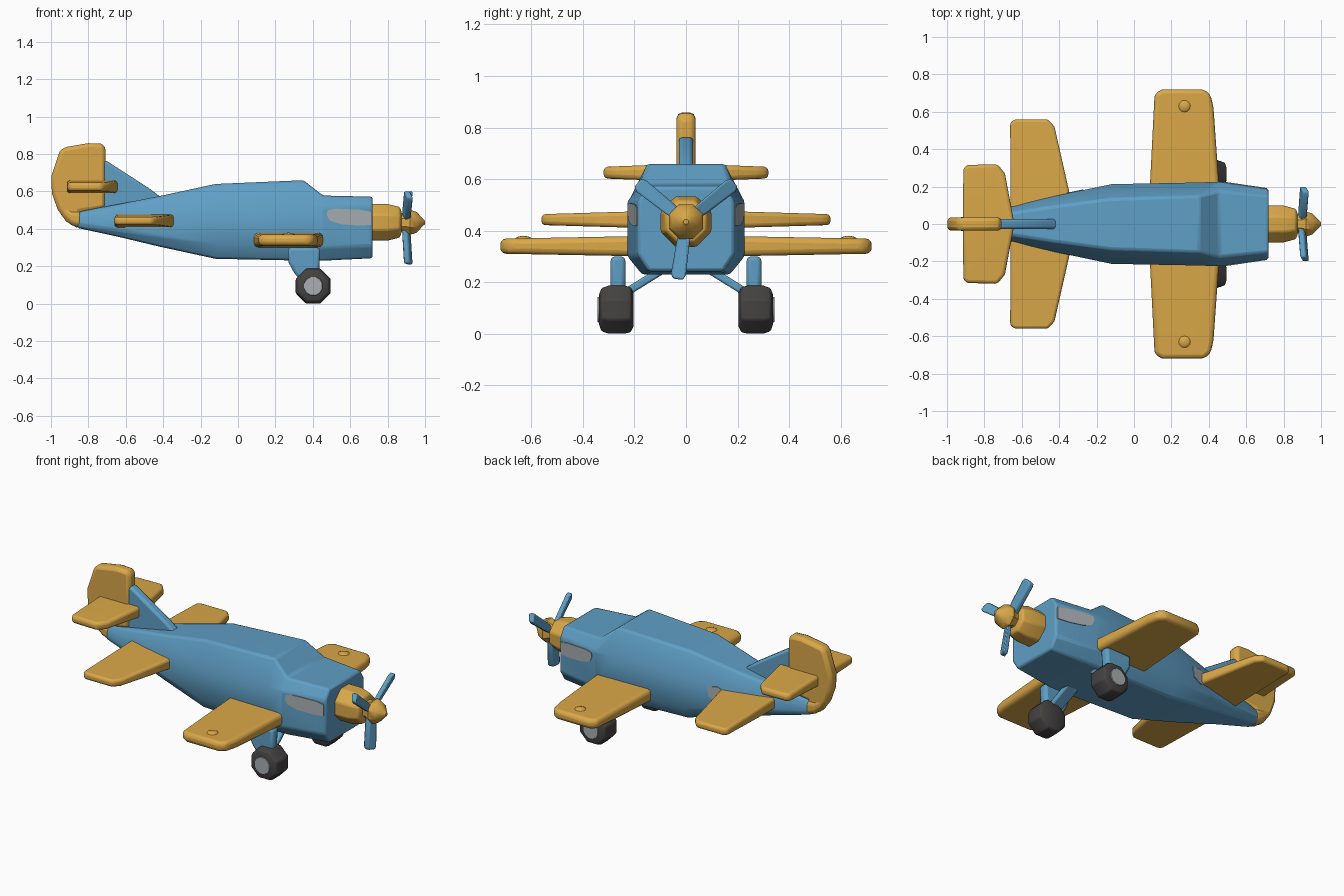
import bpy, bmesh, math
from mathutils import Vector

if "Cube" in bpy.data.objects:
    bpy.data.objects.remove(bpy.data.objects["Cube"])


def material(name, rgb):
    m = bpy.data.materials.new(name)
    m.diffuse_color = (*rgb, 1)
    m.use_nodes = True
    m.node_tree.nodes["Principled BSDF"].inputs["Base Color"].default_value = m.diffuse_color
    return m


BLUE = material("sky blue", (0.115, 0.345, 0.56))
YELLOW = material("warm yellow", (0.70, 0.39, 0.065))
BLACK = material("tyre black", (0.06, 0.054, 0.054))
GREY = material("light grey", (0.40, 0.43, 0.45))


def finish(name, bm, mat, bevel=0.0, segments=2):
    bmesh.ops.recalc_face_normals(bm, faces=bm.faces[:])
    me = bpy.data.meshes.new(name)
    bm.to_mesh(me)
    bm.free()
    me.materials.append(mat)
    ob = bpy.data.objects.new(name, me)
    bpy.context.collection.objects.link(ob)
    if bevel:
        mod = ob.modifiers.new("soft edges", "BEVEL")
        mod.width, mod.segments = bevel, segments
        mod.limit_method, mod.angle_limit = "ANGLE", math.radians(35)
    bpy.ops.object.select_all(action="DESELECT")
    bpy.context.view_layer.objects.active = ob
    ob.select_set(True)
    bpy.ops.object.shade_smooth_by_angle(angle=math.radians(35))
    return ob


def loft(name, rings, mat, bevel=0.0):
    """Skin a list of equal-length closed rings and cap both ends."""
    bm = bmesh.new()
    vs = [[bm.verts.new(p) for p in r] for r in rings]
    n = len(rings[0])
    for a, b in zip(vs, vs[1:]):
        for i in range(n):
            j = (i + 1) % n
            bm.faces.new((a[i], a[j], b[j], b[i]))
    bm.faces.new(vs[0])
    bm.faces.new(vs[-1])
    return finish(name, bm, mat, bevel)


def side_plate(name, outline, y0, y1, mat, bevel=0.0):
    """Extrude an x/z outline along y."""
    return loft(name, [[(x, y, z) for x, z in outline] for y in (y0, y1)], mat, bevel)


def circle_ring(x, r, n, cy=0.0, cz=0.435):
    return [(x, cy + r * math.cos(2 * math.pi * (i + .5) / n),
             cz + r * math.sin(2 * math.pi * (i + .5) / n)) for i in range(n)]


# Fuselage: x, bottom z, top z, bottom / middle / top half widths
SECTIONS = [
    (-0.86, 0.405, 0.490, 0.030, 0.045, 0.030),
    (-0.65, 0.360, 0.530, 0.065, 0.095, 0.060),
    (-0.42, 0.305, 0.575, 0.110, 0.150, 0.095),
    (-0.12, 0.240, 0.640, 0.160, 0.213, 0.135),
    (0.35, 0.230, 0.660, 0.170, 0.222, 0.150),
    (0.455, 0.230, 0.578, 0.170, 0.226, 0.175),
    (0.72, 0.243, 0.572, 0.145, 0.187, 0.150),
]


def section(x, z0, z1, b, w, t):
    lo, hi = z0 + (z1 - z0) * 0.2, z0 + (z1 - z0) * 0.66
    if x > 0.3:
        hi = 0.515
    half = [(b, z0), (w, lo), (w, hi), (t, z1)]
    return [(x, y, z) for y, z in half] + [(x, -y, z) for y, z in reversed(half)]


loft("fuselage", [section(*s) for s in SECTIONS], BLUE, 0.012)


def body_half_width(x):
    for a, b in zip(SECTIONS, SECTIONS[1:]):
        if a[0] <= x <= b[0]:
            return a[4] + (b[4] - a[4]) * (x - a[0]) / (b[0] - a[0])


# Thin grey patches following the fuselage sides
def patch(name, outline, side):
    rings = [[(x, side * (body_half_width(x) + d), z) for x, z in outline]
             for d in (-0.003, 0.004)]
    loft(name, rings, GREY)


PANEL = [(0.475, 0.475), (0.49, 0.445), (0.55, 0.425), (0.64, 0.418), (0.71, 0.42),
         (0.71, 0.49), (0.66, 0.502), (0.52, 0.508), (0.48, 0.50)]
patch("nose_panel_right", PANEL, -1)
patch("nose_panel_left", PANEL, 1)
patch("rear_panel_left", [(-0.38, 0.42), (-0.34, 0.40), (-0.28, 0.42), (-0.27, 0.48),
                          (-0.33, 0.49), (-0.37, 0.47)], 1)


# Wings: full-span plates that thin towards the tips
def wing(name, half, z, thick, tip_thick):
    outline = half + [(x, -y) for x, y in reversed(half)]
    span = max(y for x, y in half)
    # centre line verts let the thickness taper from the middle outwards
    le, te = half[0], half[-1]
    bm = bmesh.new()
    for s in (1, -1):
        pts = [(le[0], 0)] + [(x, s * y) for x, y in half] + [(te[0], 0)]
        layers = []
        for d in (-1, 1):
            layers.append([bm.verts.new((x, y, z + d * 0.5 * (
                thick + (tip_thick - thick) * abs(y) / span))) for x, y in pts])
        for v in layers:
            bm.faces.new(v)
        n = len(pts)
        for i in range(n - 1):
            bm.faces.new((layers[0][i], layers[0][i + 1], layers[1][i + 1], layers[1][i]))
    bmesh.ops.remove_doubles(bm, verts=bm.verts[:], dist=1e-5)
    return finish(name, bm, YELLOW, min(thick, tip_thick) * 0.38, 3)


wing("main_wing", [(0.455, 0.20), (0.425, 0.62), (0.41, 0.69), (0.375, 0.72),
                   (0.15, 0.72), (0.11, 0.695), (0.085, 0.20)], 0.34, 0.085, 0.058)
wing("middle_wing", [(-0.33, 0.10), (-0.425, 0.52), (-0.46, 0.56),
                     (-0.64, 0.56), (-0.662, 0.54), (-0.66, 0.10)], 0.443, 0.075, 0.042)
wing("tail_plane", [(-0.645, 0.03), (-0.69, 0.27), (-0.73, 0.32),
                    (-0.89, 0.315), (-0.912, 0.30), (-0.915, 0.03)], 0.625, 0.07, 0.045)

# Low bumps near the main wing tips
for side, label in ((1, "left"), (-1, "right")):
    bm = bmesh.new()
    bmesh.ops.create_uvsphere(bm, u_segments=12, v_segments=6, radius=1)
    for v in bm.verts:
        v.co = Vector((0.27 + v.co.x * 0.035, side * 0.63 + v.co.y * 0.035, 0.365 + v.co.z * 0.015))
    finish("wing_bump_" + label, bm, YELLOW)

# Tail fin and rudder
side_plate("tail_fin", [(-0.40, 0.56), (-0.48, 0.62), (-0.70, 0.762), (-0.73, 0.762),
                        (-0.73, 0.50), (-0.55, 0.50)], -0.028, 0.028, BLUE, 0.014)
side_plate("rudder", [(-0.708, 0.51), (-0.708, 0.84), (-0.73, 0.855), (-0.80, 0.858),
                      (-0.935, 0.835), (-0.955, 0.81), (-0.998, 0.68), (-0.995, 0.59),
                      (-0.965, 0.505), (-0.92, 0.44), (-0.865, 0.408), (-0.84, 0.41),
                      (-0.84, 0.49)], -0.036, 0.036, YELLOW, 0.022)
# Rounded tail end that closes the fuselage
loft("tail_end", [[(x, w * c, z + h * s) for c, s in
                   ((1, .5), (.6, 1), (-.6, 1), (-1, .5), (-1, -.5), (-.6, -1), (.6, -1), (1, -.5))]
                  for x, w, h, z in ((-0.845, 0.05, 0.045, 0.45), (-0.89, 0.045, 0.04, 0.46),
                                     (-0.95, 0.03, 0.03, 0.51))], YELLOW, 0.008)

# Engine housing, spinner and three-bladed propeller
loft("engine_housing", [circle_ring(x, r, 8) for x, r in
                        ((0.70, 0.106), (0.80, 0.106), (0.865, 0.088), (0.875, 0.06))], YELLOW, 0.008)
loft("spinner", [circle_ring(x, r, 8) for x, r in
                 ((0.86, 0.055), (0.89, 0.055), (0.92, 0.072), (0.955, 0.06), (0.985, 0.025), (1.0, 0.01))],
     YELLOW)
for i, (ty, tz) in enumerate(((0.188, 0.585), (-0.188, 0.585), (-0.032, 0.212))):
    out = Vector((0, ty, tz - 0.435))
    length = out.length
    out.normalize()
    across = Vector((0, -out.z, out.y))
    rings = []
    for r, w in ((0.03, 0.02), (0.08, 0.025), (length - 0.02, 0.029), (length, 0.02)):
        mid = Vector((0.897 + 0.06 * r, 0, 0.435)) + out * r
        twist = Vector((0.009, 0, 0))
        fwd = Vector((0.016, 0, 0))
        rings.append([mid + across * w + twist + fwd, mid - across * w - twist + fwd,
                      mid - across * w - twist - fwd, mid + across * w + twist - fwd])
    loft("propeller_blade_%d" % (i + 1), rings, BLUE, 0.007)

# Landing gear on both sides
for side, label in ((1, "left"), (-1, "right")):
    leg = [(0.265, 0.30), (0.27, 0.22), (0.30, 0.165), (0.355, 0.10),
           (0.44, 0.10), (0.435, 0.20), (0.44, 0.30)]
    side_plate("leg_" + label, leg, side * 0.235, side * 0.292, BLUE, 0.016)
    # Diagonal brace from the belly to the wheel
    a, b = Vector((0.36, side * 0.08, 0.255)), Vector((0.38, side * 0.25, 0.15))
    loft("brace_" + label, [[p + Vector((dx, 0, dz)) for dx, dz in
                             ((-0.04, -0.018), (0.04, -0.018), (0.04, 0.018), (-0.04, 0.018))]
                            for p in (a, b)], BLUE, 0.008)

    def wheel_ring(y, r, n):
        return [(0.402 + r * math.cos(2 * math.pi * (k + .5) / n), side * y,
                 0.094 + r * math.sin(2 * math.pi * (k + .5) / n)) for k in range(n)]
    loft("tyre_" + label, [wheel_ring(y, r, 8) for y, r in
                           ((0.203, 0.07), (0.215, 0.095), (0.24, 0.101), (0.30, 0.101),
                            (0.328, 0.09), (0.338, 0.06))], BLACK, 0.006)
    loft("hub_" + label, [wheel_ring(y, r, 12) for y, r in ((0.33, 0.054), (0.343, 0.050))], GREY)
